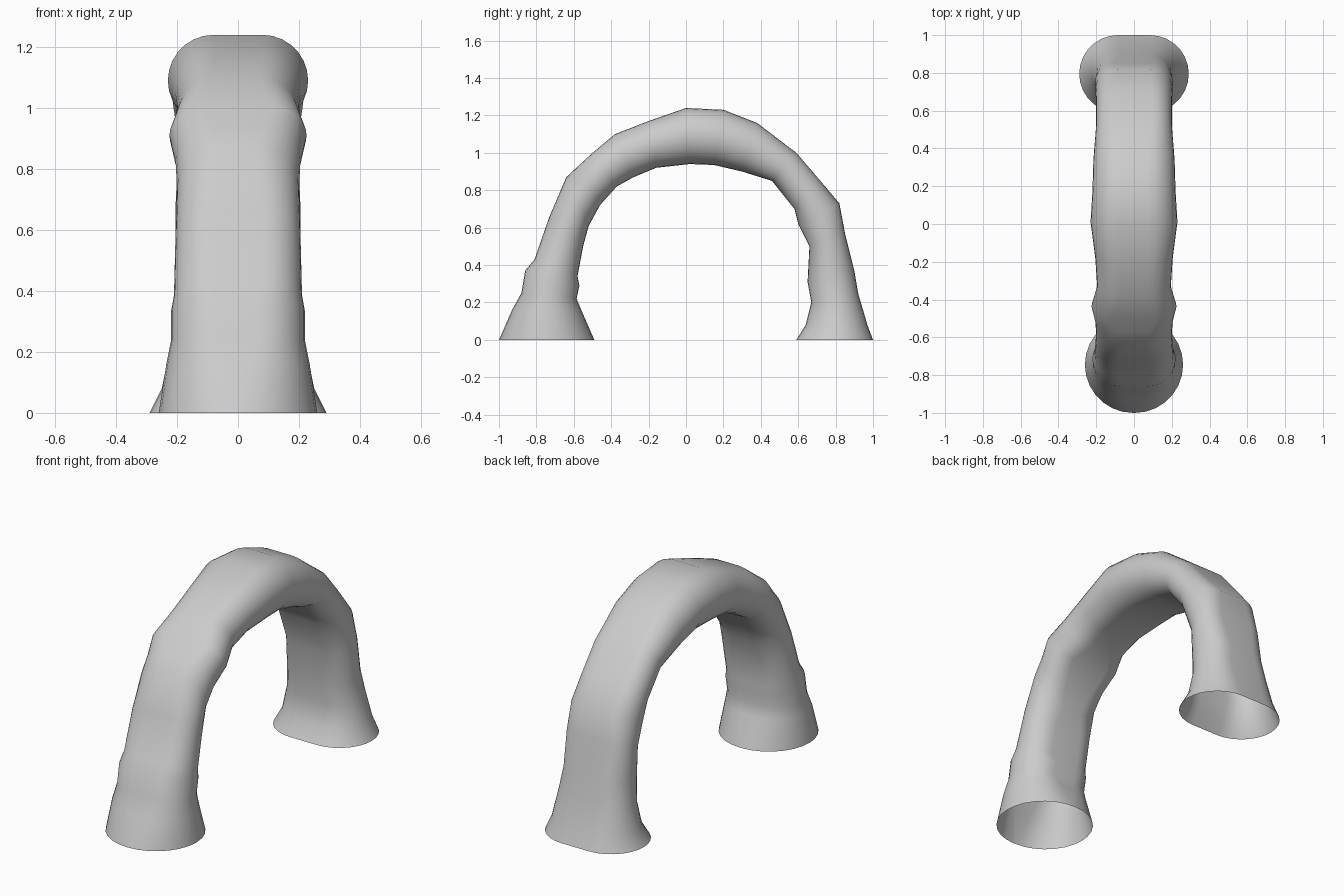
import bpy, bmesh, math
from mathutils import Vector

# Arch sections: outer y, outer z, inner y, inner z, half width
SECTIONS = [
    (-1.00, 0.00, -0.49, 0.00, 0.26),
    (-0.93, 0.16, -0.56, 0.16, 0.235),
    (-0.88, 0.25, -0.585, 0.22, 0.22),
    (-0.86, 0.37, -0.57, 0.29, 0.22),
    (-0.81, 0.43, -0.58, 0.34, 0.21),
    (-0.73, 0.66, -0.55, 0.50, 0.205),
    (-0.64, 0.87, -0.52, 0.61, 0.20),
    (-0.57, 0.935, -0.46, 0.72, 0.205),
    (-0.50, 1.00, -0.37, 0.82, 0.225),
    (-0.38, 1.10, -0.28, 0.87, 0.195),
    (-0.20, 1.17, -0.16, 0.92, 0.205),
    (0.00, 1.24, 0.02, 0.94, 0.23),
    (0.20, 1.23, 0.15, 0.935, 0.22),
    (0.38, 1.16, 0.30, 0.90, 0.215),
    (0.59, 1.00, 0.46, 0.85, 0.20),
    (0.71, 0.86, 0.58, 0.70, 0.20),
    (0.82, 0.73, 0.60, 0.62, 0.205),
    (0.85, 0.57, 0.66, 0.50, 0.205),
    (0.90, 0.37, 0.65, 0.31, 0.205),
    (0.92, 0.25, 0.67, 0.20, 0.22),
    (0.97, 0.08, 0.64, 0.08, 0.25),
    (1.00, 0.00, 0.59, 0.00, 0.29),
]
CAP = 14  # segments in each rounded side


def ring(bm, oy, oz, iy, iz, w):
    """Stadium-shaped loop spanning the outer and inner edge of the arch."""
    outer, inner = Vector((0, oy, oz)), Vector((0, iy, iz))
    mid, half = (outer + inner) / 2, (outer - inner) / 2
    r = min(half.length, w)
    verts = []
    for side in (1, -1):
        for i in range(CAP + 1):
            a = math.pi * i / CAP
            x = side * (max(w - r, 0.004) + r * math.sin(a))
            verts.append(bm.verts.new(mid + half * (side * math.cos(a)) + Vector((x, 0, 0))))
    return verts


# Hollow arch tube with open feet
bm = bmesh.new()
rings = [ring(bm, *s) for s in SECTIONS]
for a, b in zip(rings, rings[1:]):
    n = len(a)
    for i in range(n):
        j = (i + 1) % n
        bm.faces.new((a[i], a[j], b[j], b[i]))
bmesh.ops.recalc_face_normals(bm, faces=bm.faces)
mesh = bpy.data.meshes.new("arch_tube")
bm.to_mesh(mesh)
bm.free()
arch = bpy.data.objects.new("arch_tube", mesh)
bpy.context.collection.objects.link(arch)
bpy.context.view_layer.objects.active = arch
arch.select_set(True)
bpy.ops.object.shade_smooth_by_angle(angle=math.radians(40))
